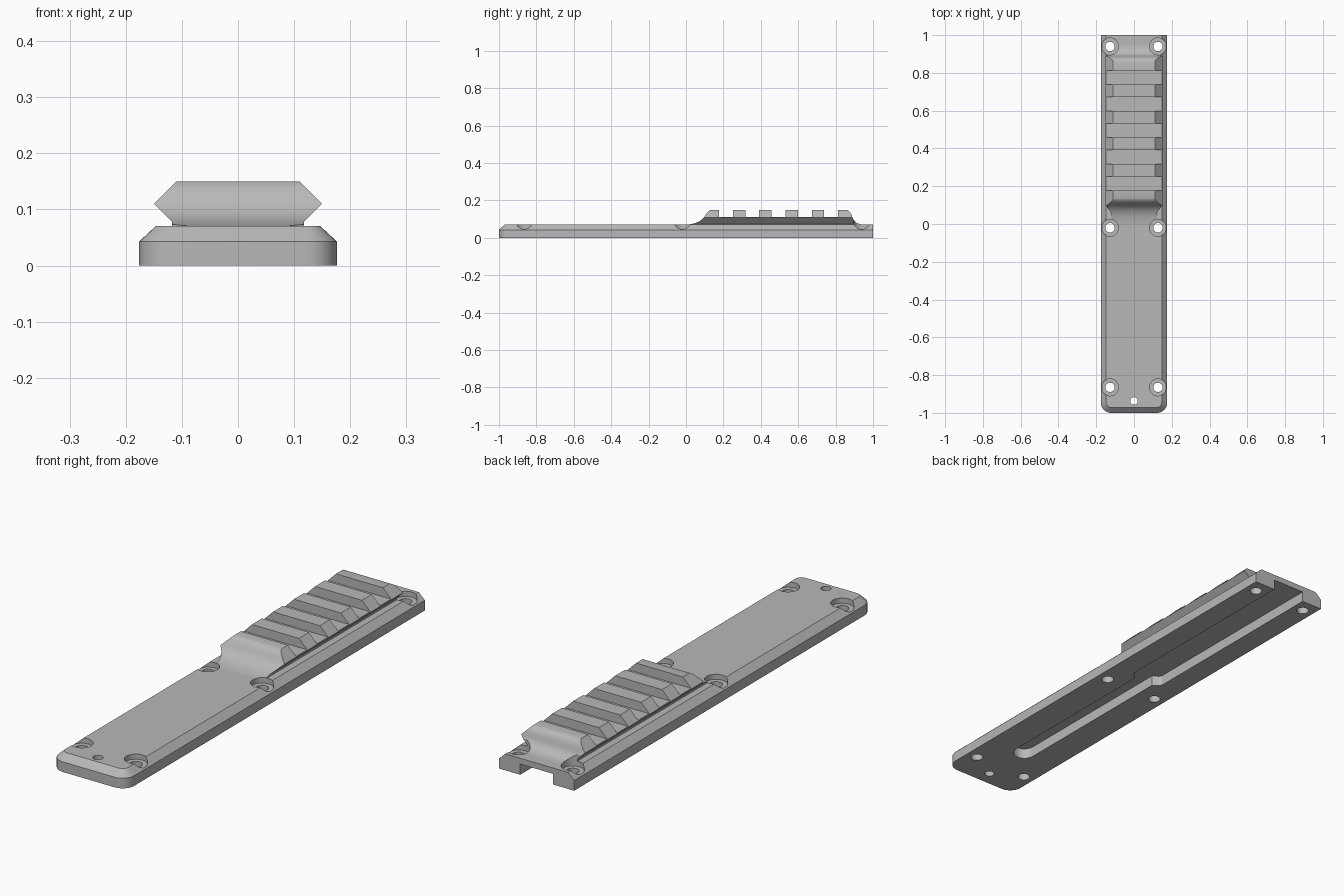
import bpy, bmesh, math
from mathutils import Vector

cube = bpy.data.objects.get("Cube")
if cube:
    bpy.data.objects.remove(cube, do_unlink=True)

metal = bpy.data.materials.new("satin grey metal")
metal.use_nodes = True
metal.diffuse_color = (0.48, 0.48, 0.48, 1)
metal.node_tree.nodes["Principled BSDF"].inputs["Base Color"].default_value = (0.48, 0.48, 0.48, 1)


def loft(name, rings):
    """Closed solid through rings of equal point count."""
    bm = bmesh.new()
    loops = [[bm.verts.new(p) for p in ring] for ring in rings]
    n = len(loops[0])
    for a, b in zip(loops, loops[1:]):
        for i in range(n):
            j = (i + 1) % n
            bm.faces.new((a[i], a[j], b[j], b[i]))
    bm.faces.new(loops[0])
    bm.faces.new(loops[-1])
    bmesh.ops.recalc_face_normals(bm, faces=bm.faces)
    mesh = bpy.data.meshes.new(name)
    bm.to_mesh(mesh)
    bm.free()
    mesh.materials.append(metal)
    obj = bpy.data.objects.new(name, mesh)
    bpy.context.collection.objects.link(obj)
    return obj


def prism(name, points, axis, lo, hi):
    """Extrude a 2D outline along the given axis."""
    def place(p, d):
        return {"x": (d, p[0], p[1]), "y": (p[0], d, p[1]), "z": (p[0], p[1], d)}[axis]
    return loft(name, [[place(p, d) for p in points] for d in (lo, hi)])


def arc(cx, cy, r, start, end, steps):
    angles = [math.radians(start + (end - start) * i / steps) for i in range(steps + 1)]
    return [(cx + r * math.cos(a), cy + r * math.sin(a)) for a in angles]


def bend(a, b, c, steps=10):
    """Quadratic curve from a to c pulled towards b."""
    a, b, c = Vector(a), Vector(b), Vector(c)
    pts = []
    for i in range(steps + 1):
        t = i / steps
        pts.append(tuple(a * (1 - t) ** 2 + b * 2 * t * (1 - t) + c * t * t))
    return pts


def mirrored(half):
    return half + [(-x, y) for x, y in reversed(half)]


def boolean(obj, cutter, mode="DIFFERENCE"):
    mod = obj.modifiers.new("cut", "BOOLEAN")
    mod.operation = mode
    mod.solver = "EXACT"
    mod.object = cutter
    bpy.ops.object.select_all(action="DESELECT")
    bpy.context.view_layer.objects.active = obj
    obj.select_set(True)
    bpy.ops.object.modifier_apply(modifier=mod.name)


# Base plate: rounded front corners, chamfer on the front and long sides
def plate_ring(inset, z):
    w, r, cy = 0.176 - inset, 0.055 - inset, -0.945
    half = [(w, 1)] + arc(w - r, cy, r, 0, -90, 8)
    return [(x, y, z) for x, y in mirrored(half)]


base = loft("base_plate", [plate_ring(0, 0), plate_ring(0, 0.043), plate_ring(0.029, 0.07)])

# Underside channel: wide and open at the back, narrow with a round front end
channel_half = [(0.077, 1.1), (0.077, 0.09), (0.07, 0.077), (0.046, 0.062)]
channel_half += arc(0, -0.71, 0.046, 0, -80, 8)
channel = prism("channel_cutter", mirrored(channel_half), "z", -0.1, 0.045)

# Accessory rail: dovetail section trimmed by a side profile with curved ends
section = mirrored([(0.118, 0.055), (0.118, 0.078), (0.15, 0.11), (0.11, 0.15)])
rail = prism("accessory_rail", section, "y", -0.1, 1.1)
profile = [(0, 0.03)]
profile += bend((0, 0.07), (0.075, 0.076), (0.1, 0.115))
profile += bend((0.1, 0.115), (0.12, 0.15), (0.14, 0.151))[1:]
profile += bend((0.85, 0.151), (0.877, 0.15), (0.888, 0.115))
profile += bend((0.888, 0.115), (0.9, 0.071), (0.955, 0.07))[1:]
profile += [(0.955, 0.03)]
trimmer = prism("profile_trimmer", profile, "x", -0.3, 0.3)
boolean(rail, trimmer, "INTERSECT")
cutters = [channel, trimmer]

# Cross slots between the rail teeth
for i in range(5):
    y = 0.177 + 0.1405 * i
    slot = prism("slot_cutter", [(-0.2, 0.112), (0.2, 0.112), (0.2, 0.2), (-0.2, 0.2)], "y", y, y + 0.074)
    boolean(rail, slot)
    cutters.append(slot)

boolean(base, channel)

# Counterbored screw holes in three pairs
for y in (-0.865, -0.02, 0.94):
    for x in (-0.127, 0.127):
        bore = prism("bore_cutter", arc(x, y, 0.045, 0, 345, 23), "z", 0.048, 0.3)
        hole = prism("hole_cutter", arc(x, y, 0.025, 0, 345, 23), "z", -0.1, 0.3)
        for cutter in (bore, hole):
            boolean(base, cutter)
            if y > -0.5:
                boolean(rail, cutter)
        cutters += [bore, hole]

# Small pin hole at the front
pin = prism("pin_cutter", arc(0, -0.937, 0.02, 0, 345, 23), "z", -0.1, 0.3)
boolean(base, pin)
cutters.append(pin)

for cutter in cutters:
    bpy.data.objects.remove(cutter, do_unlink=True)

bpy.ops.object.select_all(action="DESELECT")
for obj in (base, rail):
    obj.select_set(True)
bpy.context.view_layer.objects.active = base
bpy.ops.object.shade_smooth_by_angle(angle=math.radians(25))
